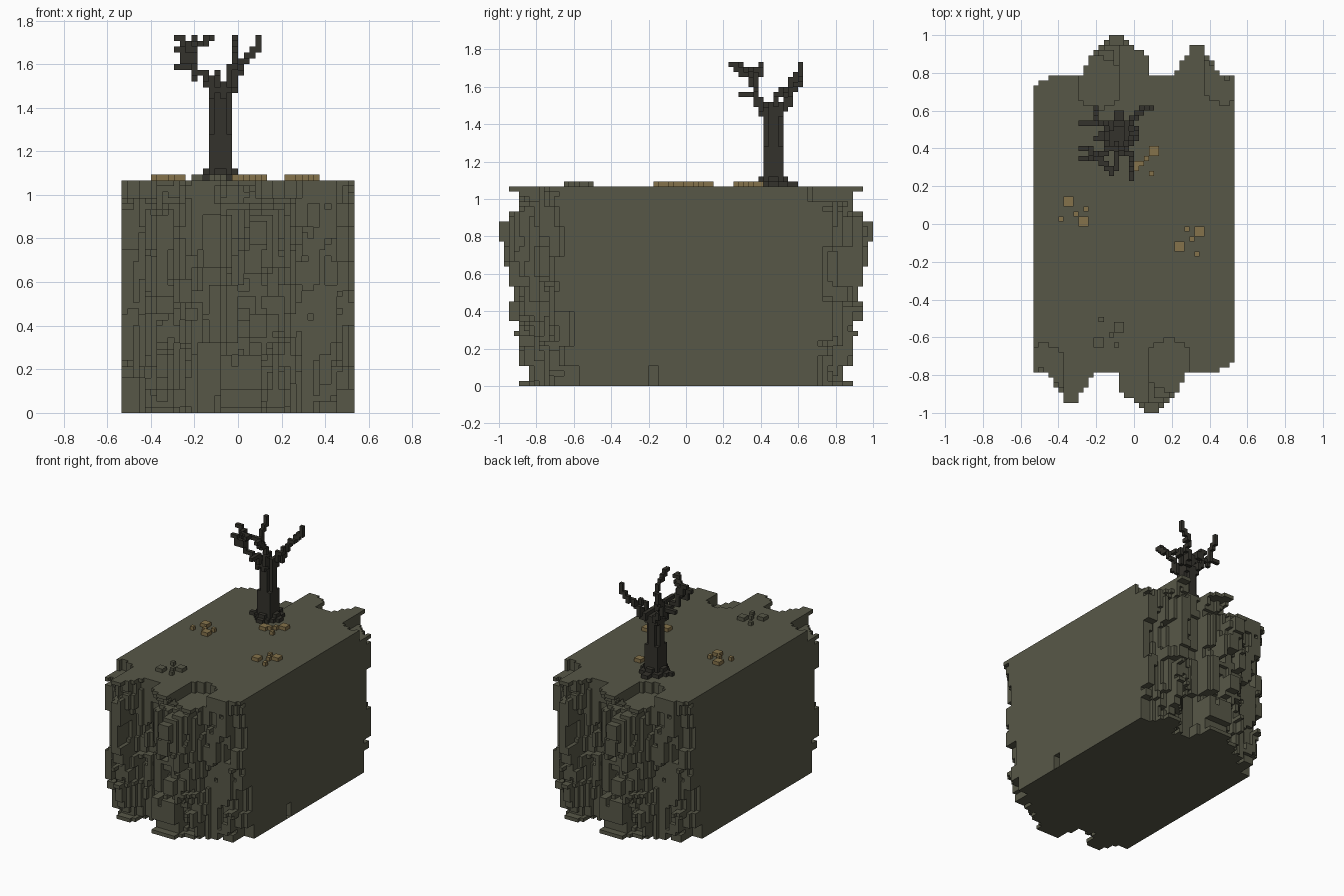
import bpy, bmesh, random
from mathutils import Vector

cube = bpy.data.objects.get("Cube")
if cube:
    bpy.data.objects.remove(cube, do_unlink=True)

random.seed(7)
U = 2 / 75                      # voxel edge
NX, NY, NZ = 40, 75, 40         # block size in voxels
CORE = 18                       # cliff depth at each end
ORIGIN = Vector((-NX * U / 2, -1, 0))


def material(name, rgb):
    m = bpy.data.materials.new(name)
    m.use_nodes = True
    m.diffuse_color = (*rgb, 1)
    m.node_tree.nodes["Principled BSDF"].inputs["Base Color"].default_value = (*rgb, 1)
    return m


stone = material("mossy stone", (0.097, 0.097, 0.064))
bark = material("dark bark", (0.034, 0.032, 0.025))
straw = material("dry straw", (0.235, 0.17, 0.07))


def finish(name, bm, mat):
    mesh = bpy.data.meshes.new(name)
    bm.to_mesh(mesh)
    bm.free()
    mesh.materials.append(mat)
    bpy.context.collection.objects.link(bpy.data.objects.new(name, mesh))


def build_voxels(name, cells, mat, hidden=lambda c: False):
    """Skin a set of voxels, leaving out faces against other voxels."""
    bm, verts = bmesh.new(), {}

    def vert(p):
        if p not in verts:
            verts[p] = bm.verts.new(ORIGIN + Vector(p) * U)
        return verts[p]

    for c in sorted(cells):
        for axis in range(3):
            for side in (0, 1):
                n = list(c)
                n[axis] += 2 * side - 1
                if tuple(n) in cells or hidden(n):
                    continue
                ring = []
                for a, b in ((0, 0), (1, 0), (1, 1), (0, 1)):
                    p = list(c)
                    p[axis] += side
                    p[(axis + 1) % 3] += a
                    p[(axis + 2) % 3] += b
                    ring.append(vert(tuple(p)))
                bm.faces.new(ring if side else ring[::-1])
    finish(name, bm, mat)


def cell(x, y, z):
    return tuple(int(v // U) for v in Vector((x, y, z)) - ORIGIN)


def curve(points, t):
    """Step between outline points."""
    for (a, u), (b, v) in zip(points, points[1:]):
        if t <= b:
            return u + (v - u) * (t - a) / (b - a)
    return points[-1][1]


# Cliff outline: setback in voxels across the width and up the height
across = [(0, 8), (2, 8), (5, 4), (6, 2), (8, 2), (11, 7), (13, 8), (16, 8), (17, 4),
          (20, 2), (22, 0), (24, 0), (27, 3), (30, 7), (32, 8), (36, 8), (39, 10)]
upward = [(0, 4), (1, 6), (3, 6), (4, 4), (9, 4), (10, 3), (14, 2), (18, 3), (22, 2),
          (25, 1), (28, 1), (29, 0), (32, 0), (34, 1), (35, 4), (38, 4), (39, 2)]

# Rocky strips: random patches pushed in by different amounts
recess = {(x, z): 2 for x in range(NX) for z in range(NZ)}


def push_patch(x0, z0, w, h, push):
    for x in range(x0, x0 + w):
        for z in range(z0, z0 + h):
            recess[x, z] = push


for _ in range(260):
    push_patch(random.randint(-1, NX - 1), random.randint(-3, NZ - 1),
               random.randint(1, 5), random.randint(2, 10),
               random.choice((0, 0, 1, 1, 2, 2, 3, 3, 4, 5)))
# Lumps that stand fully proud
for lump in ((22, 28, 3, 5), (20, 24, 4, 4), (5, 28, 4, 6), (22, 13, 3, 4), (6, 17, 3, 5),
             (20, 4, 4, 6), (0, 28, 3, 7)):
    push_patch(*lump, 0)


def rock(x, y, z):
    # Open ledges sunk below the rim
    for a, r, inner in ((26.5, 4.5, 15), (1.5, 4, 14)):
        rim = inner - abs(x - a) * 0.7
        if abs(x - a) < r and z >= NZ - 3 and y < rim:
            return False
    start = max(curve(across, x), curve(upward, z))
    if z < NZ - 1:
        start += recess[x, z] * (0.5 if z > 35 else 1)
        if x == NX - 1:
            start = max(start, 11)
    if z < 4 and x > NX - 4:
        start = max(start, 16)
    return y >= round(start)


front = {(x, y, z) for x in range(NX) for z in range(NZ)
         for y in range(CORE) if rock(x, y, z)}
back = {(NX - 1 - x, NY - 1 - y, z) for x, y, z in front}
build_voxels("front_cliff", front, stone, lambda n: n[1] == CORE)
build_voxels("back_cliff", back, stone, lambda n: n[1] == NY - 1 - CORE)

# Smooth middle of the block, open where the cliffs join, with a low side notch
bm = bmesh.new()
bmesh.ops.create_cube(bm, size=1)
for v in bm.verts:
    v.co = Vector((v.co.x * NX, v.co.y * (NY - 2 * CORE), (v.co.z + 0.5) * NZ)) * U
bm.normal_update()
bmesh.ops.delete(bm, geom=[f for f in bm.faces if abs(f.normal.y) > 0.5],
                 context='FACES_ONLY')
for co, no in (((0, -0.2, 0), (0, 1, 0)), ((0, -0.147, 0), (0, 1, 0)),
               ((0, 0, 4 * U), (0, 0, 1))):
    bmesh.ops.bisect_plane(bm, geom=bm.verts[:] + bm.edges[:] + bm.faces[:],
                           plane_co=co, plane_no=no)
bm.normal_update()
notch = [f for f in bm.faces if f.normal.x > 0.5
         and abs(f.calc_center_median().y + 0.173) < 0.02
         and f.calc_center_median().z < 4 * U]
pushed = bmesh.ops.extrude_face_region(bm, geom=notch)["geom"]
bmesh.ops.delete(bm, geom=notch, context='FACES_ONLY')
for v in pushed:
    if isinstance(v, bmesh.types.BMVert):
        v.co.x -= 2 * U
finish("block_core", bm, stone)

# Trunk with trimmed corners and spreading roots
tree = {(x, y, z) for x in range(15, 19) for y in range(53, 57) for z in range(NZ, 56)
        if not (x in (15, 18) and y in (53, 56) and (x + y + z // 6) % 3)}
for x in range(12, 21):
    for y in range(51, 60):
        d = abs(x - 16.5) + abs(y - 54.5)
        if d < 4.2 or (d < 6 and random.random() < 0.35):
            tree.add((x, y, NZ))
        if d < 3.5:
            tree.add((x, y, NZ + 1))

# Bare branches
branches = [
    [(-.1, .5, 1.47), (-.14, .53, 1.53), (-.2, .54, 1.58), (-.28, .54, 1.59)],
    [(-.2, .54, 1.57), (-.2, .56, 1.62), (-.2, .61, 1.67), (-.2, .61, 1.72)],
    [(-.11, .42, 1.47), (-.14, .39, 1.54), (-.21, .36, 1.58), (-.21, .36, 1.68),
     (-.16, .32, 1.69), (-.13, .28, 1.72)],
    [(-.21, .36, 1.63), (-.25, .34, 1.66), (-.28, .34, 1.66)],
    [(-.21, .37, 1.67), (-.25, .4, 1.7), (-.28, .41, 1.72)],
    [(-.06, .42, 1.48), (-.03, .37, 1.56), (-.02, .35, 1.64), (-.02, .3, 1.68),
     (-.02, .25, 1.72)],
    [(-.1, .42, 1.5), (-.1, .36, 1.55), (-.1, .3, 1.57)],
    [(-.04, .5, 1.47), (-.01, .55, 1.55), (.03, .6, 1.61), (.05, .61, 1.65),
     (.09, .61, 1.66), (.09, .61, 1.72)],
    [(-.04, .46, 1.48), (-.02, .48, 1.54), (.02, .5, 1.58)],
]
for path in branches:
    for i, (a, b) in enumerate(zip(path, path[1:])):
        for k in range(41):
            c = cell(*Vector(a).lerp(Vector(b), k / 40))
            tree.add(c)
            if i == 0:          # thicker near the trunk
                tree.add((c[0], c[1], c[2] - 1))
build_voxels("bare_tree", tree, bark)


# Low tufts on the top: two-voxel pads and single-voxel crumbs
def tufts(name, mat, pads, crumbs):
    cells = {cell(x, y, NZ * U + 0.01) for x, y in crumbs}
    for x, y in pads:
        cells |= {cell(x + dx, y + dy, NZ * U + 0.01)
                  for dx in (-U / 2, U / 2) for dy in (-U / 2, U / 2)}
    build_voxels(name, cells, mat, lambda n: n[2] < NZ)


tufts("left_tuft", straw, [(-.35, .12), (-.27, .015)], [(-.39, .03), (-.31, .055), (-.255, .08)])
tufts("right_tuft", straw, [(.24, -.115), (.345, -.035)],
      [(.33, -.155), (.3, -.075), (.28, -.025)])
tufts("tree_tuft", straw, [(.11, .385), (0, .31)], [(.09, .27), (.06, .35), (.04, .33)])
tufts("front_pebbles", stone, [(-.08, -.545), (-.19, -.625)],
      [(-.175, -.505), (-.13, -.59), (-.09, -.64)])
